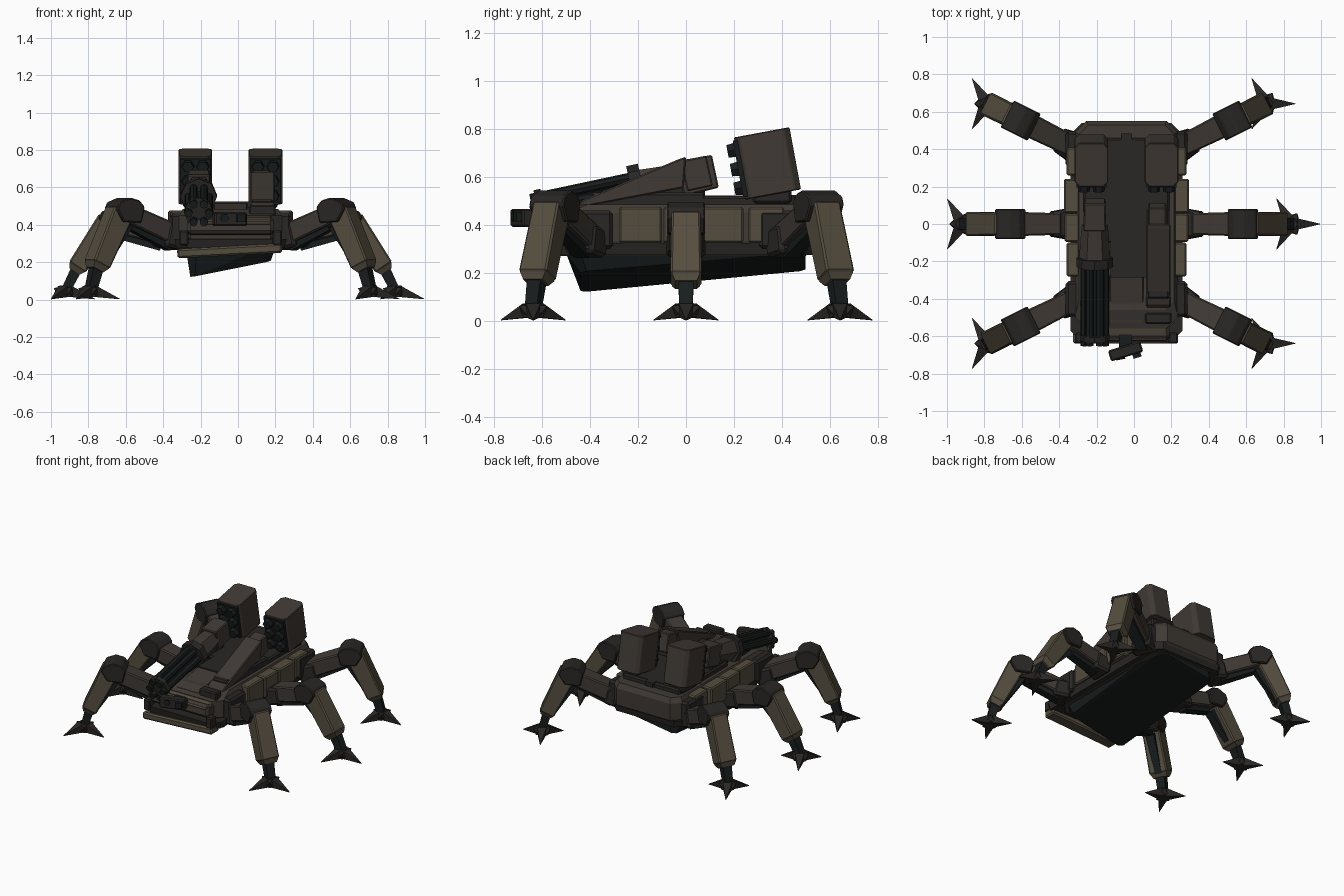
import bpy, bmesh
from math import sin, cos, pi, radians
from mathutils import Vector, Matrix

if "Cube" in bpy.data.objects:
    bpy.data.objects.remove(bpy.data.objects["Cube"])

AX = -0.04  # centre line of the legs and hull


def material(name, rgb):
    m = bpy.data.materials.new(name)
    m.diffuse_color = (*rgb, 1)
    m.use_nodes = True
    m.node_tree.nodes["Principled BSDF"].inputs["Base Color"].default_value = m.diffuse_color
    return m


TAN = material("tan_armour", (0.09, 0.074, 0.049))
BROWN = material("brown_armour", (0.05, 0.041, 0.034))
DARK = material("dark_joint", (0.022, 0.020, 0.018))
BLACK = material("black_metal", (0.009, 0.012, 0.012))


def solid(name, pts, mat, bevel=0.0):
    """Convex solid around a set of points."""
    bm = bmesh.new()
    for p in pts:
        bm.verts.new(p)
    bmesh.ops.convex_hull(bm, input=bm.verts)
    loose = [v for v in bm.verts if not v.link_faces]
    bmesh.ops.delete(bm, geom=loose, context='VERTS')
    bmesh.ops.dissolve_limit(bm, angle_limit=0.02, verts=bm.verts, edges=bm.edges)
    bmesh.ops.recalc_face_normals(bm, faces=bm.faces)
    me = bpy.data.meshes.new(name)
    bm.to_mesh(me)
    bm.free()
    me.materials.append(mat)
    ob = bpy.data.objects.new(name, me)
    bpy.context.collection.objects.link(ob)
    if bevel:
        b = ob.modifiers.new("chamfer", 'BEVEL')
        b.width, b.segments = bevel, 1
    return ob


def box(name, loc, size, mat, bevel=0.0, rx=0, ry=0, rz=0):
    m = (Matrix.Translation(loc) @ Matrix.Rotation(radians(rz), 4, 'Z')
         @ Matrix.Rotation(radians(ry), 4, 'Y') @ Matrix.Rotation(radians(rx), 4, 'X'))
    pts = [m @ Vector((size[0] * i, size[1] * j, size[2] * k))
           for i in (-.5, .5) for j in (-.5, .5) for k in (-.5, .5)]
    return solid(name, pts, mat, bevel)


def sweep(name, p0, p1, s0, s1, mat, bevel=0.0):
    """Join two cross-sections (side, up) placed at p0 and p1."""
    p0, p1 = Vector(p0), Vector(p1)
    d = (p1 - p0).normalized()
    side = d.cross(Vector((0, 0, 1)))
    side = side.normalized() if side.length > 0.01 else Vector((1, 0, 0))
    up = side.cross(d)
    pts = [p + side * a + up * b for p, s in ((p0, s0), (p1, s1)) for a, b in s]
    return solid(name, pts, mat, bevel)


def rect(w, h):
    return [(w / 2 * i, h / 2 * j) for i in (-1, 1) for j in (-1, 1)]


def ngon(r, n):
    return [(r * cos(2 * pi * i / n), r * sin(2 * pi * i / n)) for i in range(n)]


def ring(hw, yf, yb, c, z, cx=AX):
    """Rectangle with cut corners, lying flat around the centre line."""
    return [Vector((cx + s * x, y, z)) for s in (-1, 1)
            for x, y in ((hw, yf + c), (hw - c, yf), (hw, yb - c), (hw - c, yb))]


# Hull: lower lip, main body, deck, tilted keel
solid("hull_body", ring(.25, -.52, .50, .06, .27) + ring(.275, -.56, .55, .06, .33)
      + ring(.275, -.56, .55, .06, .45) + ring(.255, -.46, .53, .05, .485), BROWN)
solid("hull_lip", ring(.29, -.62, .53, .06, .275) + ring(.30, -.63, .54, .06, .325), DARK)
box("raised_deck", (AX, .18, .495), (.46, .56, .05), DARK, .01)
top = ring(.24, -.50, .50, .06, .28)
low = ring(.215, -.44, .50, .025, 0)
for p in low:
    p.z = min(.272, .12 + .20 * (p.x + .25) + .096 * (p.y + .44))
solid("keel", top + low, BLACK)
box("deck_recess", (-.03, .08, .508), (.19, .73, .03), DARK)
box("front_slope_plate", (-.04, -.40, .475), (.18, .26, .03), BROWN, .005, rx=12)
box("front_lip_plate", (-.0, -.575, .425), (.36, .10, .03), TAN, .008, rx=18)
box("front_bumper", (-.045, -.595, .26), (.56, .09, .05), TAN, .01, ry=-3)
box("nose_plate", (-.04, -.56, .39), (.46, .12, .09), BROWN, .015, rx=-8)
box("rear_plate", (AX, .535, .40), (.42, .03, .12), BROWN, .01)
box("rear_hatch", (-.04, .46, .51), (.06, .05, .03), DARK)

# Side armour panels and shoulder blocks
for s, sn in ((-1, "left"), (1, "right")):
    for i, (y, w, d) in enumerate(((-.19, .18, .08), (-.02, .15, .11), (.15, .18, .12), (.335, .15, .08))):
        box(f"{sn}_side_panel_{i}", (AX + s * (.27 + d / 4 - .02), y, .40), (.08 + d / 4, w, .15), TAN, .008)
    for y in (-.40, .40):
        box(f"{sn}_shoulder", (AX + s * .285, y, .38), (.08, .19, .16), DARK, .015)
    box(f"{sn}_bumper_end", (AX + s * .25, -.61, .33), (.05, .06, .08), DARK, .008)

# Sensor unit on the nose
box("sensor_head", (-.045, -.68, .43), (.18, .06, .075), DARK, .008, rz=17)
box("sensor_neck", (-.045, -.63, .42), (.07, .08, .05), BLACK)
sweep("sensor_lens", (-.075, -.70, .435), (-.07, -.725, .435), ngon(.026, 6), ngon(.024, 6), BLACK)
box("sensor_window", (.015, -.70, .435), (.045, .03, .04), BLACK, rz=17)
box("right_front_camera", (.13, -.505, .475), (.14, .06, .06), DARK, .008)

# Sloped launcher housing on the right
wedge = ((-.45, .48), (-.43, .505), (-.03, .675), (.0, .685), (-.01, .555), (-.43, .475))
solid("launcher_housing", [(x, y, z) for x in (.065, .195) for y, z in wedge], BROWN, .006)
box("launcher_rear", (.125, .045, .615), (.095, .11, .13), BROWN, .006, rx=12)
box("launcher_base", (.13, -.16, .50), (.12, .48, .07), DARK, .01)

# Rotary gun on the left
GX, A, SL = -.21, Vector((-.21, -.65, .46)), Vector((0, .978, .208))
for i in range(6):
    o = Vector((.055 * cos(pi * i / 3), 0, .055 * sin(pi * i / 3)))
    sweep(f"gun_barrel_{i}", A + o, A + o + SL * .48, ngon(.022, 8), ngon(.022, 8), BLACK)
sweep("gun_core", A + SL * .06, A + SL * .48, ngon(.035, 6), ngon(.035, 6), BLACK)
for i, (t, r, l) in enumerate(((.03, .08, .03), (.43, .098, .05))):
    sweep(f"gun_collar_{i}", A + SL * t, A + SL * (t + l), ngon(r, 8), ngon(r, 8), DARK)
sweep("gun_receiver", A + SL * .46, A + SL * .66, ngon(.085, 6), ngon(.07, 6), BROWN)
sweep("gun_rear_block", A + SL * .64, A + SL * .79, rect(.12, .15), rect(.115, .14), BROWN, .006)
box("gun_mount", (GX, -.02, .53), (.10, .20, .08), DARK, .01)

# Missile pods with rows of tubes
for n, px in (("left", -.228), ("right", .147)):
    m = Matrix.Translation((px, .34, .657)) @ Matrix.Rotation(radians(10.5), 4, 'X')
    pod = [m @ p for z in (-.132, .132) for p in ring(.09, -.118, .118, .025, z, 0)]
    solid(f"{n}_pod", pod, BROWN, .004)
    box(f"{n}_pod_face", m @ Vector((0, -.115, 0)), (.16, .02, .24), BLACK, rx=10.5)
    box(f"{n}_pod_mount", (px, .36, .525), (.13, .16, .07), DARK, .01)
    for c in (-.04, .04):
        for r in (-.08, 0, .08):
            sweep(f"{n}_pod_tube", m @ Vector((c, -.11, r)), m @ Vector((c, -.155, r)),
                  ngon(.037, 6), ngon(.03, 6), BLACK)


# Legs: hip, thigh, knee, shin, ankle and clawed foot
def leg(name, s, hip, ang, knee, ankle, foot):
    ux, uy = cos(radians(ang)), sin(radians(ang))

    def P(r, z, w=0.0):
        return Vector((AX + s * (hip[0] + r * ux - w * uy), hip[1] + r * uy + w * ux, z))

    kr, kz = knee
    sweep(name + "_hip", P(-.04, .32), P(.07, .345), rect(.17, .12), rect(.13, .12), DARK, .015)
    sweep(name + "_thigh", P(.02, .35), P(kr - .02, kz - .03), rect(.115, .11), rect(.13, .10), BROWN, .008)
    sweep(name + "_thigh_piston", P(.03, .29), P(kr - .04, kz - .09), rect(.07, .06), rect(.06, .05), BLACK)
    prof = ((-.085, .01), (-.055, .045), (.0, .06), (.065, .035), (.08, .0), (.04, -.07), (-.065, -.075))
    solid(name + "_knee", [P(kr + a, kz + b, w) for a, b in prof for w in (-.08, .08)], DARK, .006)
    k, a = P(kr + .025, kz - .01), P(*ankle)
    mid = k.lerp(a, .92)
    sweep(name + "_shin", k, mid, rect(.12, .125), rect(.13, .105), TAN, .008)
    sweep(name + "_shin_cuff", mid, a, rect(.118, .095), rect(.09, .065), TAN)
    sweep(name + "_shin_piston", P(kr - .01, kz - .09), P(ankle[0] - .04, ankle[1] + .01),
          rect(.06, .05), rect(.045, .04), BLACK)
    f = P(foot, .05)
    sweep(name + "_ankle", k.lerp(a, .9), f, rect(.065, .06), rect(.055, .05), BLACK)
    sweep(name + "_foot_hub", (f.x, f.y, .015), (f.x, f.y, .075), ngon(.05, 6), ngon(.035, 6), DARK)
    for i in range(6):
        t = pi * i / 3
        d = Vector((cos(t), sin(t), 0))
        reach, tip = (.155, .003) if i % 2 == 0 else (.065, .06)
        b = f + d * .025
        sweep(name + f"_claw_{i}", (b.x, b.y, .043), (f.x + d.x * reach, f.y + d.y * reach, tip),
              rect(.06, .06), rect(.003, .003), DARK)


for s, sn in ((-1, "left"), (1, "right")):
    leg(f"{sn}_front_leg", s, (.30, -.415), -26.5, (.30, .485), (.475, .16), .50)
    leg(f"{sn}_middle_leg", s, (.34, 0), 0, (.285, .435), (.495, .15), .54)
    leg(f"{sn}_rear_leg", s, (.30, .42), 26.5, (.30, .485), (.475, .16), .50)
